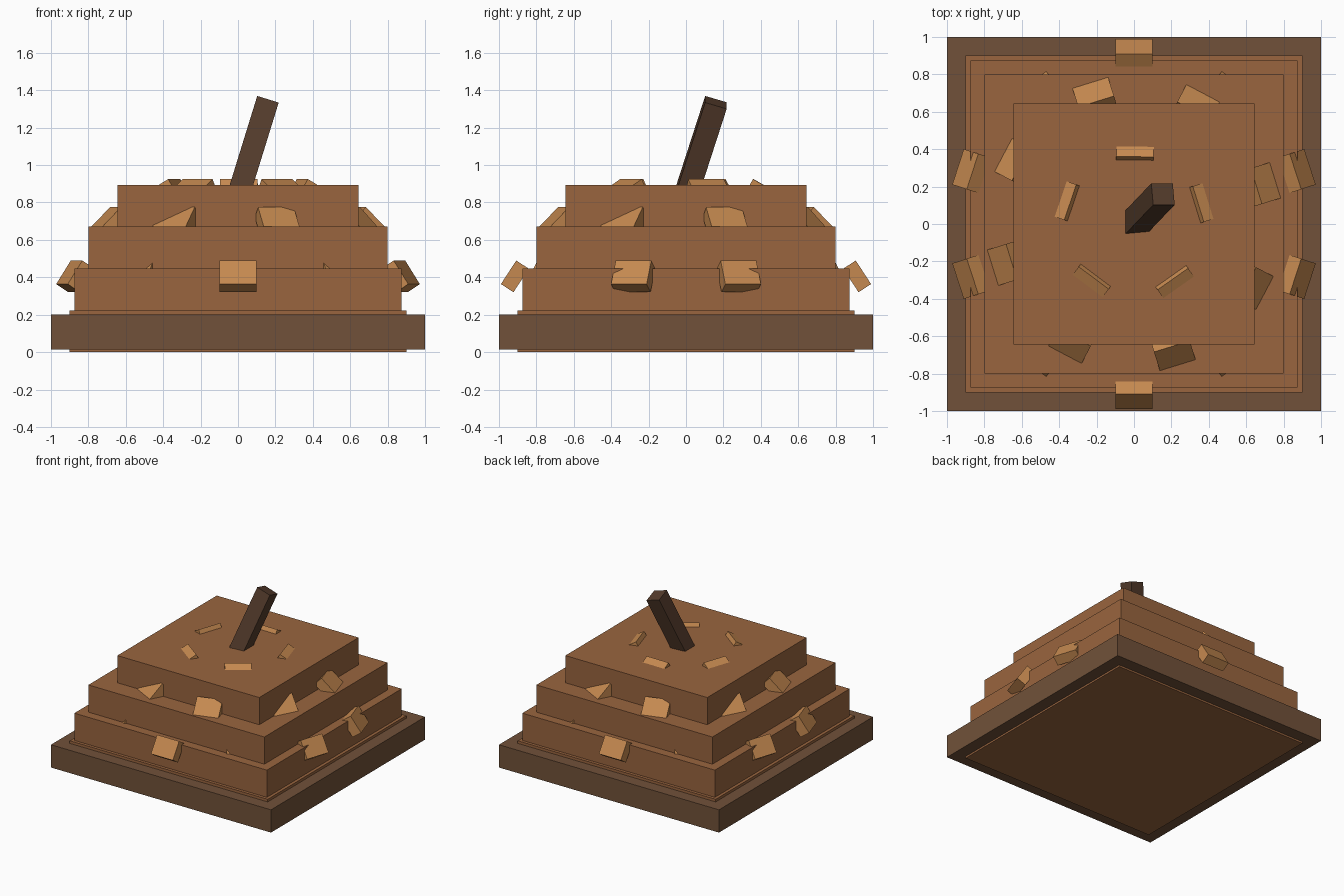
import bpy
from math import radians, cos, sin
from mathutils import Matrix, Euler

if "Cube" in bpy.data.objects:
    bpy.data.objects.remove(bpy.data.objects["Cube"])


def material(name, rgb):
    mat = bpy.data.materials.new(name)
    mat.diffuse_color = (*rgb, 1)
    mat.use_nodes = True
    mat.node_tree.nodes["Principled BSDF"].inputs["Base Color"].default_value = mat.diffuse_color
    return mat


CAKE = material("cake_brown", (0.32, 0.13, 0.049))
BASE = material("base_brown", (0.165, 0.083, 0.041))
CHUNK = material("chunk_tan", (0.56, 0.25, 0.08))
STEM = material("stem_dark", (0.09, 0.045, 0.025))


def box(name, size, matrix, mat):
    bpy.ops.mesh.primitive_cube_add(size=1)
    ob = bpy.context.object
    ob.name = name
    ob.data.transform(Matrix.Diagonal((*size, 1)))
    ob.matrix_world = matrix
    ob.data.materials.append(mat)
    return ob


# Dark rim around the bottom
box("base_rim", (2, 2, 0.187), Matrix.Translation((0, 0, 0.1085)), BASE)

# Stepped dome of four square layers
STEP = 0.2235
for i, half in enumerate((0.9, 0.875, 0.8, 0.645)):
    box(f"dome_layer_{i + 1}", (2 * half, 2 * half, STEP),
        Matrix.Translation((0, 0, STEP * (i + 0.5))), CAKE)

# Rings of tilted chunks: count, start angle, radius, height, outward tilt
RINGS = (
    (10, 18.0, 0.915, 0.405, 33),
    (8, 17.2, 0.71, 0.694, 45),
    (5, 17.2, 0.405, 0.853, 60),
)
for r, (count, start, radius, z, tilt) in enumerate(RINGS):
    for i in range(count):
        a = radians(start + 360 * i / count)
        m = (Matrix.Translation((radius * cos(a), radius * sin(a), z))
             @ Matrix.Rotation(a, 4, 'Z')
             @ Matrix.Rotation(-radians(tilt), 4, 'Y'))
        box(f"chunk_{r + 1}_{i + 1}", (0.08, 0.2, 0.15), m, CHUNK)

# Leaning stem, sunk slightly into the top
rot = Euler((-0.3, 0.3, 0)).to_matrix().to_4x4()
length = 0.55
stem = Matrix.Translation((0.155, 0.16, 1.335)) @ rot @ Matrix.Translation((0, 0, -length / 2))
box("stem", (0.12, 0.12, length), stem, STEM)
